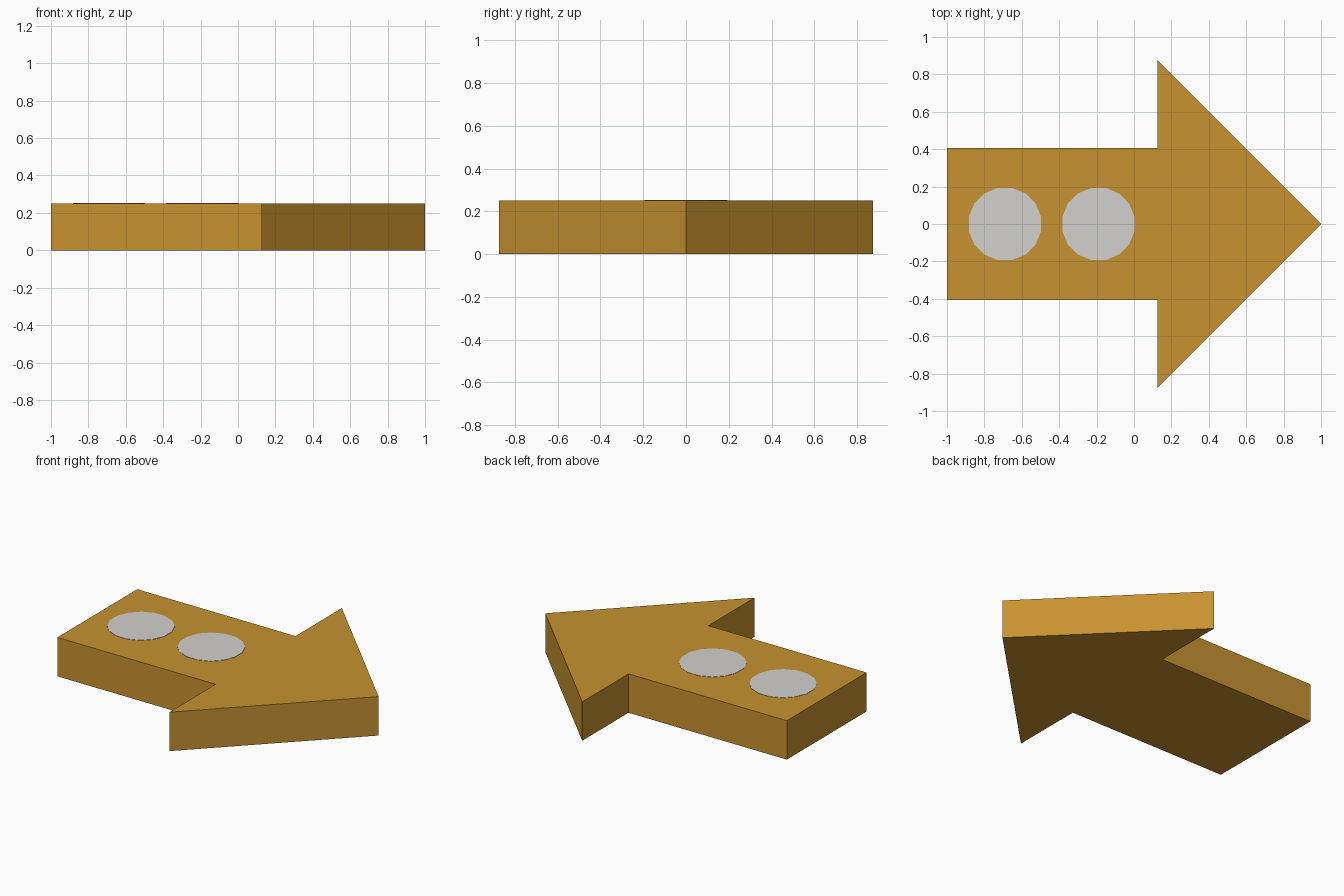
import bpy, bmesh, math

if "Cube" in bpy.data.objects:
    bpy.data.objects.remove(bpy.data.objects["Cube"])


def material(name, color):
    m = bpy.data.materials.new(name)
    m.diffuse_color = (*color, 1)
    m.use_nodes = True
    m.node_tree.nodes["Principled BSDF"].inputs["Base Color"].default_value = m.diffuse_color
    return m


def prism(name, outline, z0, z1, mat):
    """Extrude a flat outline from z0 up to z1."""
    bm = bmesh.new()
    base = bm.faces.new([bm.verts.new((x, y, z0)) for x, y in outline])
    top = bmesh.ops.extrude_face_region(bm, geom=[base])["geom"]
    verts = [v for v in top if isinstance(v, bmesh.types.BMVert)]
    bmesh.ops.translate(bm, verts=verts, vec=(0, 0, z1 - z0))
    bmesh.ops.recalc_face_normals(bm, faces=bm.faces)
    mesh = bpy.data.meshes.new(name)
    bm.to_mesh(mesh)
    bm.free()
    mesh.materials.append(mat)
    obj = bpy.data.objects.new(name, mesh)
    bpy.context.collection.objects.link(obj)
    return obj


gold = material("golden_yellow", (0.57, 0.29, 0.03))
grey = material("light_grey", (0.65, 0.64, 0.61))

HEIGHT = 0.25

# Arrow body: upper half outline mirrored across the x axis
half = [(0.125, 0.875), (0.125, 0.405), (-1, 0.405)]
outline = [(1, 0)] + half + [(x, -y) for x, y in reversed(half)]
prism("arrow_body", outline, 0, HEIGHT, gold)

# Two round discs lying flush on the shaft
for name, cx in (("rear_disc", -0.69), ("front_disc", -0.19)):
    ring = [(cx + 0.197 * math.cos(math.tau * (i + 0.5) / 16),
             0.197 * math.sin(math.tau * (i + 0.5) / 16)) for i in range(16)]
    prism(name, ring, HEIGHT - 0.002, HEIGHT + 0.002, grey)
